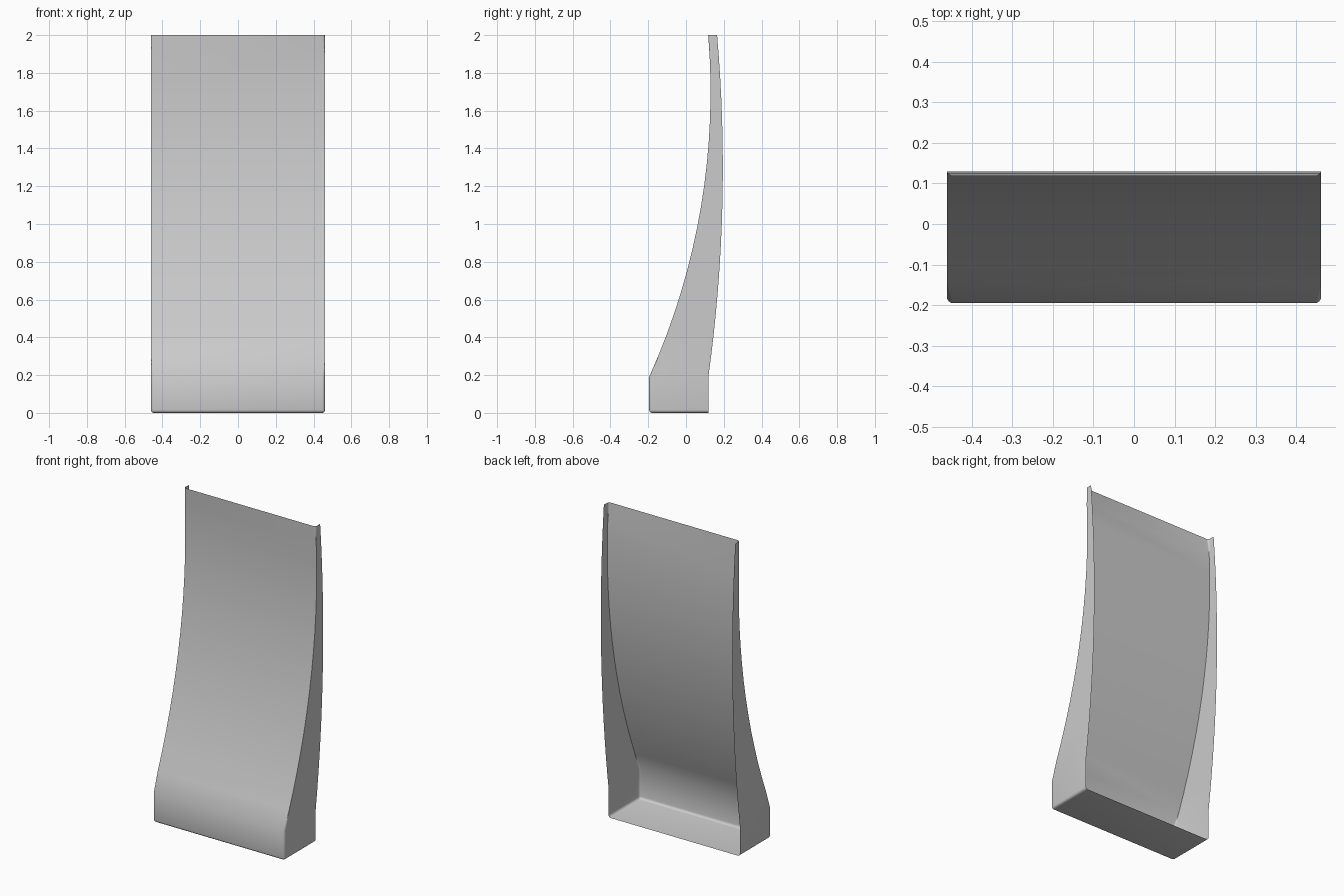
import bpy, bmesh, math

if "Cube" in bpy.data.objects:
    bpy.data.objects.remove(bpy.data.objects["Cube"])

HALF_W, LEDGE, ROWS = 0.461, 0.19, 16


def arc_y(z, peak_y, peak_z, radius):
    """y of a large circle whose rearmost point is (peak_y, peak_z)."""
    return peak_y - radius + math.sqrt(radius ** 2 - (z - peak_z) ** 2)


# Side profile: upright foot, then concave front and bowed rear edge
heights = [0.0] + [LEDGE + (2 - LEDGE) * i / ROWS for i in range(ROWS + 1)]
bm = bmesh.new()
rows = []
for z in heights:
    zc = max(z, LEDGE)
    front = arc_y(zc, 0.13, 1.7, 3.67)
    back = arc_y(zc, 0.195, 1.3, 8.07)
    rows.append([bm.verts.new((x, y, z)) for x, y in
                 ((-HALF_W, back), (-HALF_W, front), (HALF_W, front), (HALF_W, back))])

# Front panel and side walls, open at the back and top
for low, high in zip(rows, rows[1:]):
    for i in range(3):
        bm.faces.new((low[i], low[i + 1], high[i + 1], high[i]))

# Floor
bm.faces.new(rows[0][::-1])

# Round the front corners and the bottom rim
corners = [bm.edges.get((a[i], b[i])) for a, b in zip(rows, rows[1:]) for i in (1, 2)]
rim = [bm.edges.get((rows[0][i], rows[0][i + 1])) for i in range(3)]
bmesh.ops.bevel(bm, geom=corners + rim, offset=0.016, offset_type='OFFSET',
                segments=4, profile=0.5, affect='EDGES', clamp_overlap=True)

mesh = bpy.data.meshes.new("curved_panel_shell")
bm.to_mesh(mesh)
bm.free()
shell = bpy.data.objects.new("curved_panel_shell", mesh)
bpy.context.collection.objects.link(shell)
bpy.context.view_layer.objects.active = shell
shell.select_set(True)
bpy.ops.object.shade_smooth_by_angle(angle=math.radians(40))
